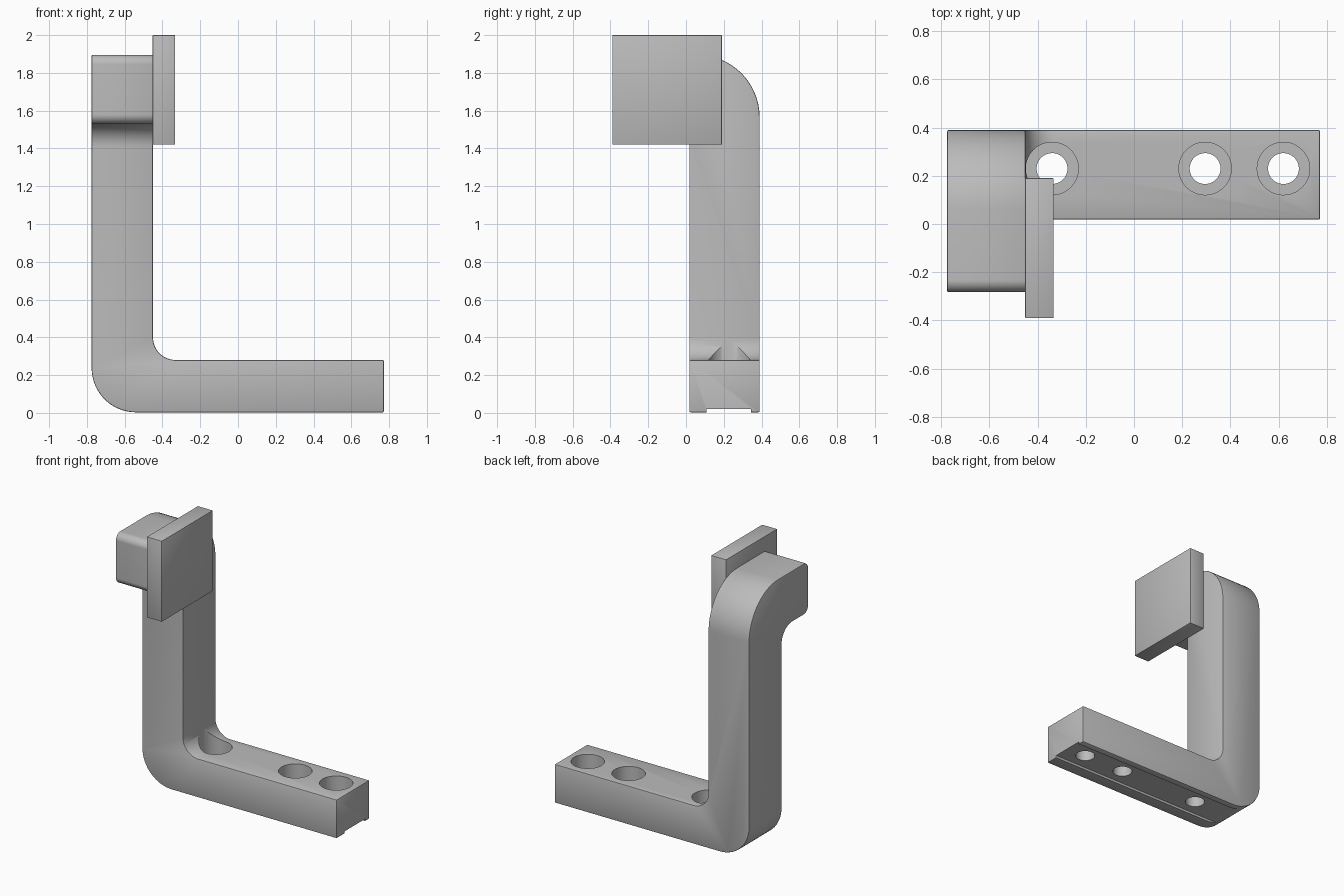
import bpy, bmesh, math
from mathutils import Vector

if "Cube" in bpy.data.objects:
    bpy.data.objects.remove(bpy.data.objects["Cube"])

grey = bpy.data.materials.new("plain grey")
grey.diffuse_color = (0.5, 0.5, 0.5, 1)
grey.use_nodes = True
grey.node_tree.nodes["Principled BSDF"].inputs["Base Color"].default_value = grey.diffuse_color


def rounded(corners, seg=16):
    """Outline from (u, v, radius) corners, with an arc at each rounded one."""
    pts = []
    for i, (u, v, r) in enumerate(corners):
        p = Vector((u, v))
        if r == 0:
            pts.append(p)
            continue
        a = (Vector(corners[i - 1][:2]) - p).normalized()
        b = (Vector(corners[(i + 1) % len(corners)][:2]) - p).normalized()
        centre = p + (a + b) * r          # all corners are right angles
        for k in range(seg + 1):
            t = k / seg * math.pi / 2
            pts.append(centre - b * r * math.cos(t) - a * r * math.sin(t))
    return pts


def prism(name, outline, place, direction):
    bm = bmesh.new()
    face = bm.faces.new([bm.verts.new(place(p.x, p.y)) for p in outline])
    ext = bmesh.ops.extrude_face_region(bm, geom=[face])
    bmesh.ops.translate(bm, vec=direction,
                        verts=[g for g in ext["geom"] if isinstance(g, bmesh.types.BMVert)])
    bmesh.ops.recalc_face_normals(bm, faces=bm.faces)
    mesh = bpy.data.meshes.new(name)
    bm.to_mesh(mesh)
    bm.free()
    ob = bpy.data.objects.new(name, mesh)
    bpy.context.collection.objects.link(ob)
    mesh.materials.append(grey)
    return ob


def boolean(ob, other, operation):
    m = ob.modifiers.new(operation.lower(), "BOOLEAN")
    m.operation, m.object, m.solver = operation, other, "EXACT"
    other.hide_render = True
    other.hide_set(True)


def bevel(ob, width):
    m = ob.modifiers.new("soft edges", "BEVEL")
    m.width, m.segments = width, 2
    m.limit_method, m.angle_limit = "ANGLE", math.radians(40)


def box(name, lo, hi):
    outline = [Vector(p) for p in ((lo[0], lo[1]), (hi[0], lo[1]), (hi[0], hi[1]), (lo[0], hi[1]))]
    return prism(name, outline, lambda u, v: (u, v, lo[2]), (0, 0, hi[2] - lo[2]))


def cylinder(name, x, y, r, z0, z1):
    outline = [Vector((x + r * math.cos(t * math.tau / 64), y + r * math.sin(t * math.tau / 64)))
               for t in range(64)]
    return prism(name, outline, lambda u, v: (u, v, z0), (0, 0, z1 - z0))


# Bracket: L-shaped front outline crossed with the hooked side outline
front = rounded([(-0.775, 0.003, 0.235), (0.772, 0.003, 0), (0.772, 0.28, 0),
                 (-0.45, 0.28, 0.12), (-0.45, 2.1, 0), (-0.775, 2.1, 0)])
side = rounded([(0.018, -0.1, 0), (0.39, -0.1, 0), (0.39, 1.895, 0.33), (-0.283, 1.895, 0.05),
                (-0.283, 1.53, 0.05), (0.018, 1.53, 0.12)])
bracket = prism("bracket", front, lambda u, v: (u, -0.6, v), (0, 1.2, 0))
side_cutter = prism("side_outline_cutter", side, lambda u, v: (-1, u, v), (2, 0, 0))
boolean(bracket, side_cutter, "INTERSECT")
bevel(bracket, 0.006)

# Shallow groove along the underside
boolean(bracket, box("groove_cutter", (-1, 0.108, -0.1), (1, 0.345, 0.02)), "DIFFERENCE")

# Counterbored screw holes
for x in (-0.34, 0.295, 0.62):
    boolean(bracket, cylinder("counterbore_cutter", x, 0.23, 0.109, 0.13, 0.6), "DIFFERENCE")
    boolean(bracket, cylinder("hole_cutter", x, 0.23, 0.064, -0.1, 0.2), "DIFFERENCE")

# Square plate on the side of the arm
plate = box("side_plate", (-0.452, -0.39, 1.42), (-0.333, 0.19, 2.0))
bevel(plate, 0.003)

# Apply modifiers, then smooth the rounded surfaces
for ob in (bracket, plate):
    bpy.ops.object.select_all(action="DESELECT")
    ob.select_set(True)
    bpy.context.view_layer.objects.active = ob
    for m in list(ob.modifiers):
        bpy.ops.object.modifier_apply(modifier=m.name)
    bpy.ops.object.shade_smooth_by_angle(angle=math.radians(30))
for ob in list(bpy.data.objects):
    if ob.name.split(".")[0].endswith("_cutter"):
        bpy.data.objects.remove(ob)
